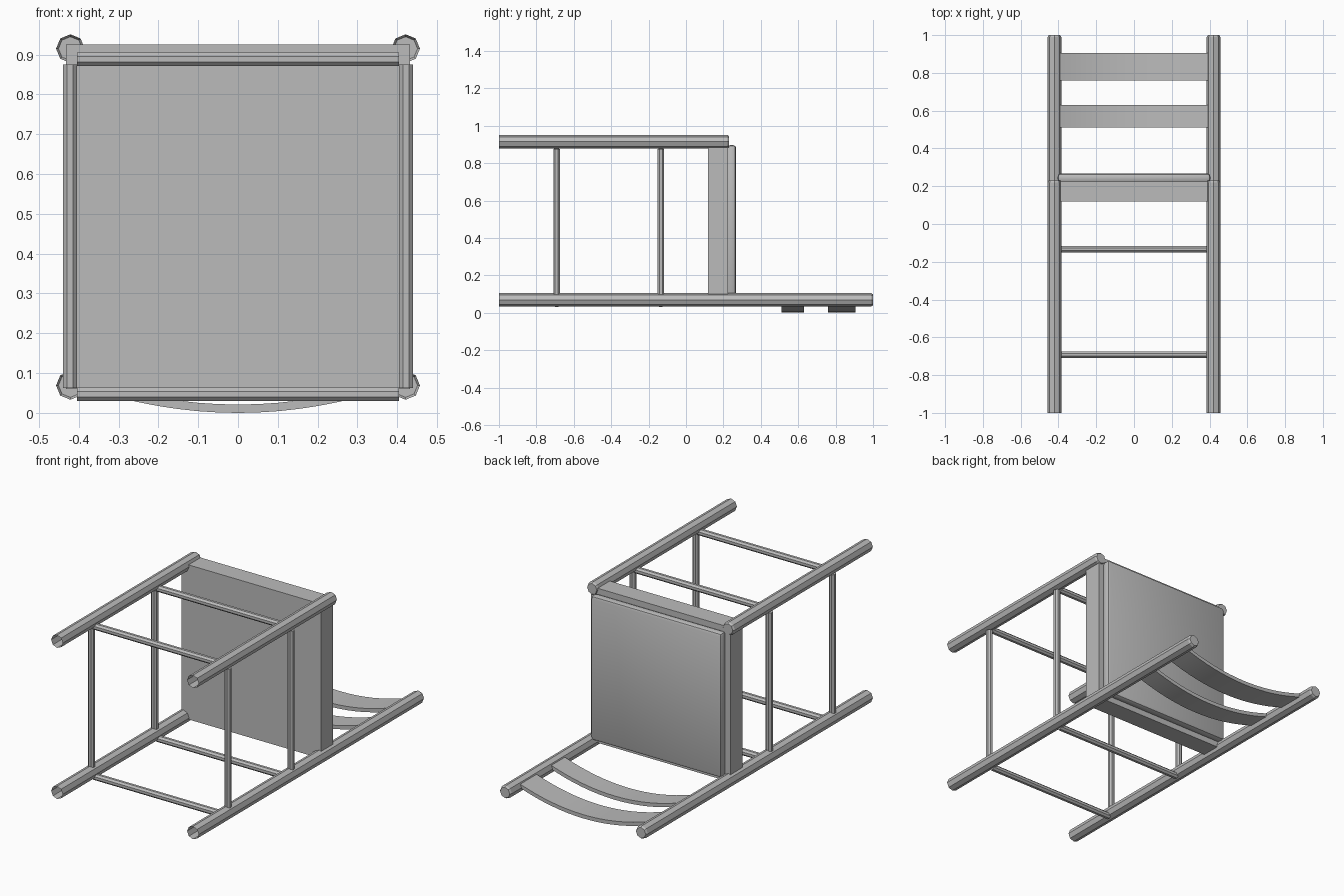
import bpy, bmesh, math
from mathutils import Matrix, Vector

if "Cube" in bpy.data.objects:
    bpy.data.objects.remove(bpy.data.objects["Cube"])

grey = bpy.data.materials.new("grey")
grey.diffuse_color = (0.5, 0.5, 0.5, 1)
grey.use_nodes = True
grey.node_tree.nodes["Principled BSDF"].inputs["Base Color"].default_value = grey.diffuse_color


def finish(name, bm):
    mesh = bpy.data.meshes.new(name)
    bmesh.ops.recalc_face_normals(bm, faces=bm.faces)
    bm.to_mesh(mesh)
    bm.free()
    mesh.materials.append(grey)
    obj = bpy.data.objects.new(name, mesh)
    bpy.context.collection.objects.link(obj)
    return obj


def box(name, lo, hi, bevel=0):
    lo, hi = Vector(lo), Vector(hi)
    bm = bmesh.new()
    bmesh.ops.create_cube(bm, size=1, matrix=Matrix.Translation((lo + hi) / 2)
                          @ Matrix.Diagonal((*(hi - lo), 1)))
    if bevel:
        bmesh.ops.bevel(bm, geom=bm.edges[:], offset=bevel, segments=2,
                        profile=0.5, affect='EDGES')
    return finish(name, bm)


def rod(name, a, b, r, turn=0.0):
    """Eight-sided rod from a to b, closed at both ends."""
    a, b = Vector(a), Vector(b)
    d = b - a
    bm = bmesh.new()
    bmesh.ops.create_cone(bm, cap_ends=True, segments=8, radius1=r, radius2=r, depth=d.length,
                          matrix=Matrix.Translation((a + b) / 2)
                          @ d.to_track_quat('Z', 'Y').to_matrix().to_4x4()
                          @ Matrix.Rotation(turn, 4, 'Z'))
    return finish(name, bm)


def leg(name, x, z, end):
    """Tube along y, open at the foot, closed with a small chamfer at the top."""
    bm = bmesh.new()
    rings = []
    for y, r in ((-1, 0.036), (end - 0.01, 0.036), (end, 0.030)):
        rings.append([bm.verts.new((x + r * math.cos(i * math.pi / 4), y,
                                    z + r * math.sin(i * math.pi / 4))) for i in range(8)])
    for p, q in zip(rings, rings[1:]):
        for i in range(8):
            j = (i + 1) % 8
            bm.faces.new((p[i], p[j], q[j], q[i]))
    bm.faces.new(rings[-1])
    return finish(name, bm)


def slat(name, y0, y1, n=16):
    """Back slat bowed away from the sitter."""
    bm = bmesh.new()
    rows = []
    for i in range(n + 1):
        x = -0.40 + 0.80 * i / n
        z = 0.43 * x * x
        rows.append([bm.verts.new((x, y, z + t)) for y, t in
                     ((y0, 0), (y1, 0), (y1, 0.021), (y0, 0.021))])
    for p, q in zip(rows, rows[1:]):
        for i in range(4):
            j = (i + 1) % 4
            bm.faces.new((p[i], p[j], q[j], q[i]))
    bm.faces.new(rows[0])
    bm.faces.new(rows[-1])
    obj = finish(name, bm)
    smooth(obj)
    return obj


def smooth(obj):
    bpy.ops.object.select_all(action='DESELECT')
    obj.select_set(True)
    bpy.context.view_layer.objects.active = obj
    bpy.ops.object.shade_smooth_by_angle(angle=math.radians(30))


# Legs: the long back pair lies low, the short front pair is above
for side, s in (("left", -1), ("right", 1)):
    leg(f"back_leg_{side}", s * 0.421, 0.069, 1.0)
    leg(f"front_leg_{side}", s * 0.421, 0.915, 0.23)

# Rungs between the legs, two levels on all four sides
for level, y in (("lower", -0.692), ("upper", -0.134)):
    for part, z in (("back", 0.047), ("front", 0.888)):
        rod(f"{part}_rung_{level}", (-0.405, y, z), (0.405, y, z), 0.0185, math.pi / 8)
    for side, x in (("left", -0.422), ("right", 0.422)):
        rod(f"{side}_rung_{level}", (x, y, 0.063), (x, y, 0.875), 0.0185, math.pi / 8)

# Seat frame and cushion
box("seat_frame", (-0.432, 0.118, 0.06), (0.432, 0.225, 0.925))
smooth(box("seat_cushion", (-0.404, 0.22, 0.088), (0.404, 0.268, 0.896), 0.016))

# Curved back slats
slat("back_slat_lower", 0.51, 0.63)
slat("back_slat_upper", 0.76, 0.905)
